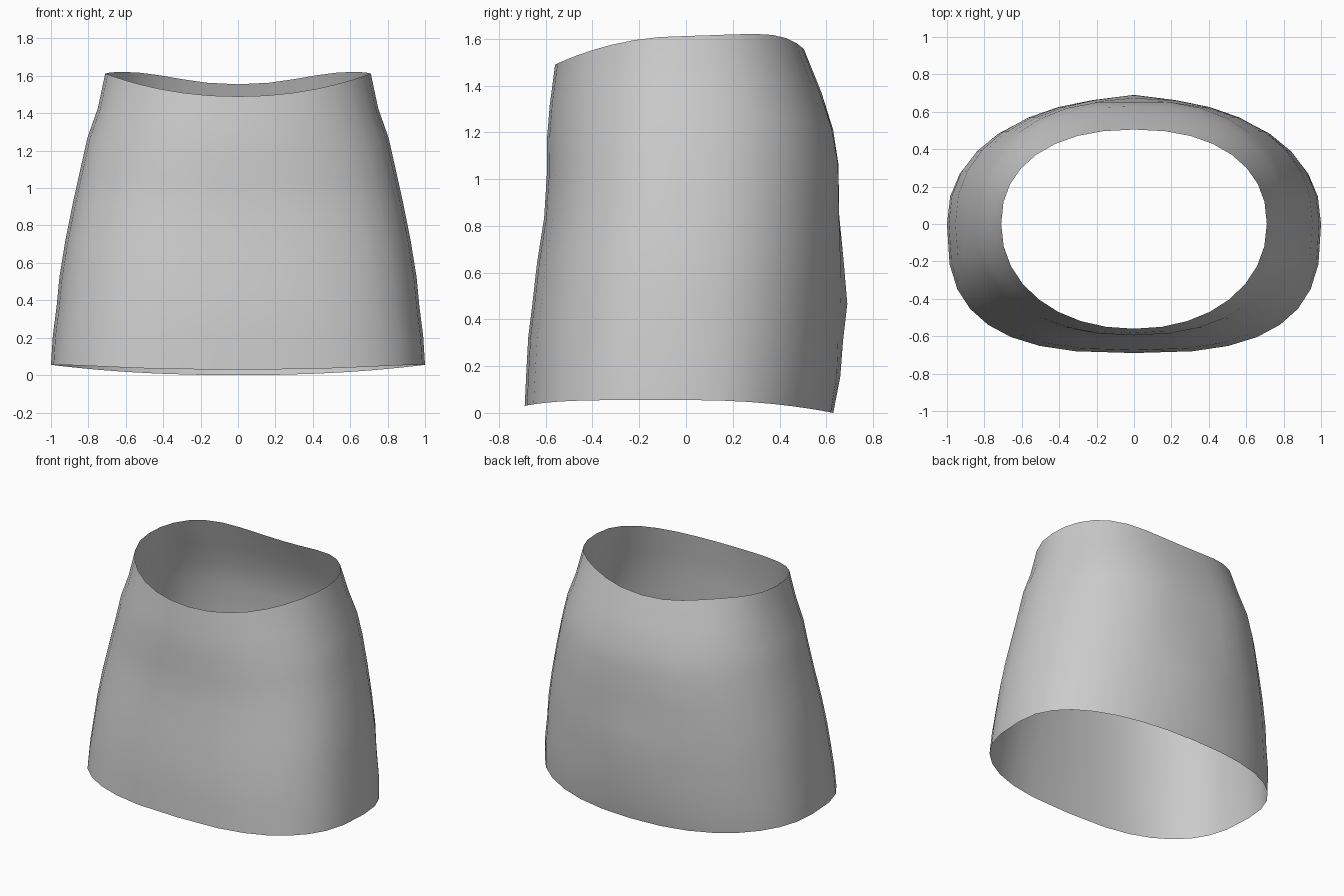
import bpy, bmesh, math

cube = bpy.data.objects.get("Cube")
if cube:
    bpy.data.objects.remove(cube, do_unlink=True)

SEGMENTS = 32

# Rings from hem to waist: height share, half width, front depth, back depth, centre-back bump
RINGS = [
    (0.00, 1.00, 0.69, 0.63, 0.0),
    (0.10, 0.99, 0.683, 0.655, 0.005),
    (0.20, 0.97, 0.675, 0.66, 0.012),
    (0.30, 0.955, 0.657, 0.67, 0.02),
    (0.42, 0.925, 0.637, 0.672, 0.002),
    (0.55, 0.885, 0.607, 0.67, -0.02),
    (0.68, 0.84, 0.595, 0.665, -0.012),
    (0.78, 0.805, 0.595, 0.635, -0.006),
    (0.88, 0.75, 0.583, 0.58, 0.0),
    (1.00, 0.71, 0.56, 0.505, 0.0),
]


def rounded(value, power):
    return math.copysign(abs(value) ** (2 / power), value)


def ring_point(angle, t, width, front, back, bump):
    c, s = math.cos(angle), math.sin(angle)
    is_back = s > 0
    # Squarer at the front hem, rounder towards the waist
    power = 2.25 if is_back else 2.8 - 0.7 * t
    x = width * rounded(c, power)
    y = rounded(s, power) * (back if is_back else front)
    if is_back:
        y += bump * math.exp(-(x / 0.17) ** 2)
    # Curved hem and dipped waist edges
    hem = 0.055 - (0.055 * s ** 2 if is_back else 0.025 * s ** 4)
    waist = 1.612 + (0.02 * s - 0.077 * s ** 6 if is_back else -0.122 * s ** 2)
    return x, y, hem + (waist - hem) * t


# Open skirt shell lofted through the rings
bm = bmesh.new()
loops = [[bm.verts.new(ring_point(math.tau * i / SEGMENTS, *ring))
          for i in range(SEGMENTS)] for ring in RINGS]
for low, high in zip(loops, loops[1:]):
    for i in range(SEGMENTS):
        j = (i + 1) % SEGMENTS
        bm.faces.new((low[i], low[j], high[j], high[i])).smooth = True

mesh = bpy.data.meshes.new("skirt")
bm.to_mesh(mesh)
bm.free()
skirt = bpy.data.objects.new("skirt", mesh)
bpy.context.collection.objects.link(skirt)

# Plain grey cloth
cloth = bpy.data.materials.new("grey cloth")
cloth.use_nodes = True
grey = (0.6, 0.6, 0.6, 1)
cloth.diffuse_color = grey
cloth.node_tree.nodes["Principled BSDF"].inputs["Base Color"].default_value = grey
mesh.materials.append(cloth)
